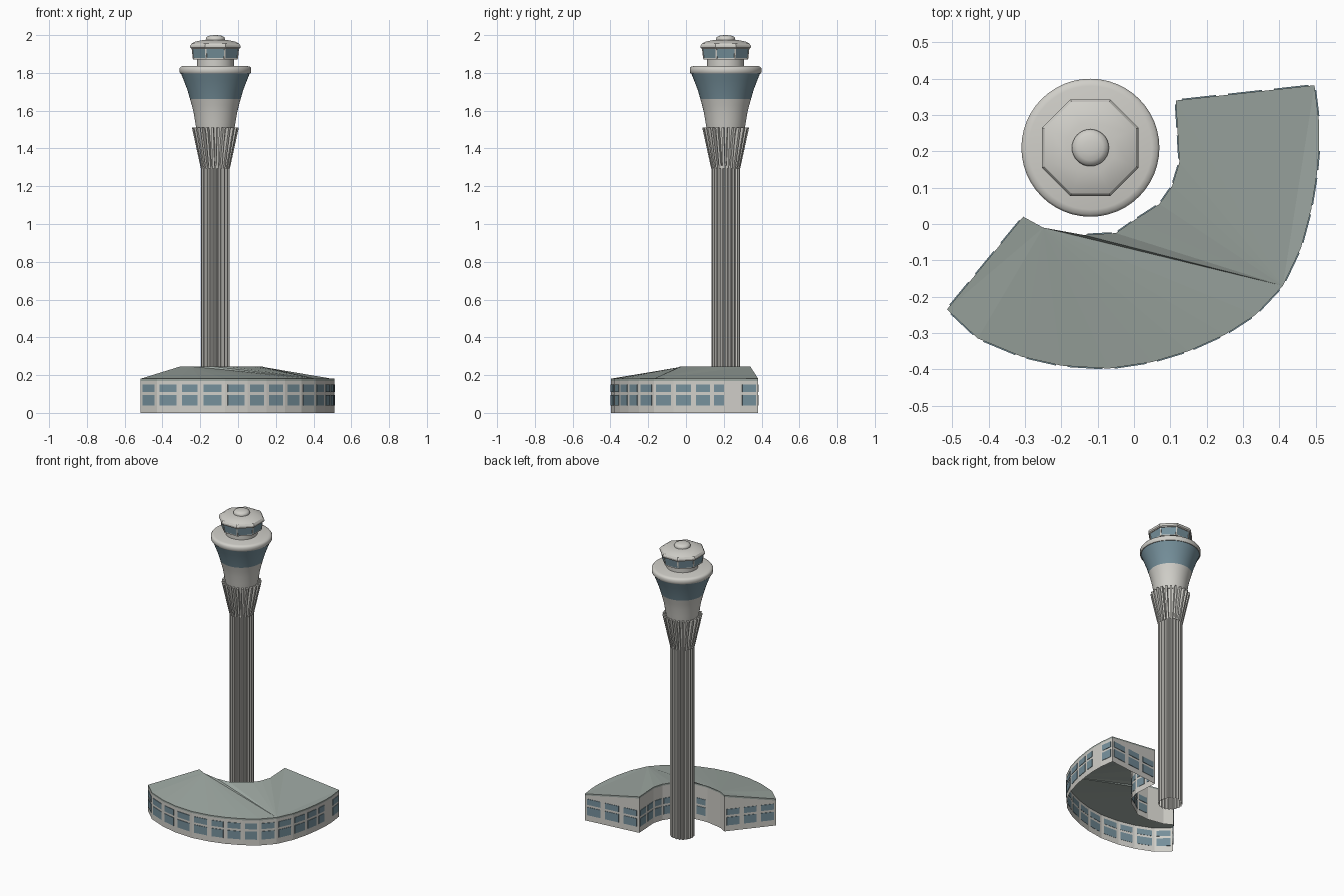
import bpy
import bmesh
from math import pi, cos, sin
from mathutils import Vector

if "Cube" in bpy.data.objects:
    bpy.data.objects.remove(bpy.data.objects["Cube"])


def material(name, rgb):
    m = bpy.data.materials.new(name)
    m.use_nodes = True
    m.diffuse_color = (*rgb, 1)
    m.node_tree.nodes["Principled BSDF"].inputs["Base Color"].default_value = (*rgb, 1)
    return m


CONCRETE = material("pale concrete", (0.63, 0.62, 0.58))
GLASS = material("blue grey glass", (0.18, 0.28, 0.33))
ROOF = material("green grey roof", (0.34, 0.39, 0.36))
TOWER = Vector((-0.12, 0.21, 0))


def finish(bm, name, mats, smooth=None):
    mesh = bpy.data.meshes.new(name)
    bm.to_mesh(mesh)
    bm.free()
    for m in mats:
        mesh.materials.append(m)
    ob = bpy.data.objects.new(name, mesh)
    bpy.context.collection.objects.link(ob)
    if smooth:
        bpy.ops.object.select_all(action='DESELECT')
        ob.select_set(True)
        bpy.context.view_layer.objects.active = ob
        bpy.ops.object.shade_smooth_by_angle(angle=smooth)
    return ob


def lathe(name, profile, sides=48, phase=0, flute=0, mats=(CONCRETE,), band=None, smooth=0.6):
    """Turn (radius, z) points, bottom to top, around the tower axis."""
    bm = bmesh.new()
    rings = []
    for r, z in profile:
        ring = []
        for i in range(sides):
            a = phase + 2 * pi * i / sides
            k = r * (1 - flute * (i % 4 > 1))
            ring.append(bm.verts.new(TOWER + Vector((k * cos(a), k * sin(a), z))))
        rings.append(ring)
    for lo, hi, p, q in zip(rings, rings[1:], profile, profile[1:]):
        for i in range(sides):
            j = (i + 1) % sides
            f = bm.faces.new((lo[i], lo[j], hi[j], hi[i]))
            if band and band[0] < (p[1] + q[1]) / 2 < band[1]:
                f.material_index = 1
    bmesh.ops.remove_doubles(bm, verts=bm.verts, dist=0.00001)
    return finish(bm, name, mats, smooth)


def add_box(bm, bottom, top):
    """Block between two matching quads."""
    v = [bm.verts.new(p) for p in (*bottom, *top)]
    for q in ((3, 2, 1, 0), (4, 5, 6, 7), (0, 1, 5, 4), (1, 2, 6, 5), (2, 3, 7, 6), (3, 0, 4, 7)):
        bm.faces.new([v[i] for i in q])


# Fluted tower shaft, open at the foot
lathe("tower_shaft", [(0.076, 0), (0.076, 1.31)], sides=80, flute=0.1, smooth=None)

# Flared collar with spreading fins
lathe("collar_core", [(0.066, 1.3), (0.078, 1.4), (0.1, 1.51)])
bm = bmesh.new()
FINS = 24
for i in range(FINS):
    a = 2 * pi * (i + 0.5) / FINS
    out, side = Vector((cos(a), sin(a), 0)), Vector((-sin(a), cos(a), 0))

    def section(r0, r1, w, z):
        return [TOWER + out * r + side * s + Vector((0, 0, z))
                for r, s in ((r0, -w), (r1, -w), (r1, w), (r0, w))]
    add_box(bm, section(0.06, 0.077, 0.006, 1.295), section(0.095, 0.124, 0.006, 1.51))
finish(bm, "collar_fins", [CONCRETE])

# Flaring cab with its glazed band and rim
lathe("control_cab", [(0, 1.5), (0.1, 1.5), (0.107, 1.54), (0.115, 1.59), (0.125, 1.63),
                      (0.134, 1.662), (0.148, 1.71), (0.167, 1.76), (0.183, 1.8)],
      mats=(CONCRETE, GLASS), band=(1.662, 1.8))
lathe("cab_rim", [(0.17, 1.798), (0.186, 1.798), (0.19, 1.804), (0.19, 1.824),
                  (0.184, 1.832), (0.17, 1.836), (0, 1.836)], smooth=0.9)
lathe("lookout_neck", [(0.098, 1.83), (0.098, 1.88)])

# Octagonal lookout
OCT = dict(sides=8, phase=pi / 8, smooth=None)
C = cos(pi / 8)
lathe("lookout_glass", [(0, 1.872), (0.117 / C, 1.872), (0.117 / C, 1.878),
                        (0.123 / C, 1.926), (0.123 / C, 1.932)],
      mats=(CONCRETE, GLASS), band=(1.878, 1.926), **OCT)
bm = bmesh.new()
for i in range(8):
    a = pi / 8 + i * pi / 4
    out, side = Vector((cos(a), sin(a), 0)), Vector((-sin(a), cos(a), 0))
    quads = []
    for r, z in ((0.118 / C, 1.876), (0.124 / C, 1.93)):
        quads.append([TOWER + out * (r + d) + side * s + Vector((0, 0, z))
                      for d, s in ((-0.008, -0.004), (0, -0.004), (0, 0.004), (-0.008, 0.004))])
    add_box(bm, *quads)
finish(bm, "lookout_mullions", [CONCRETE])
lathe("lookout_roof", [(0, 1.928), (0.128 / C, 1.928), (0.133 / C, 1.934), (0.133 / C, 1.944),
                       (0.126 / C, 1.955), (0.105 / C, 1.966), (0.07, 1.974), (0, 1.976)],
      sides=8, phase=pi / 8, smooth=0.5)
lathe("roof_dome", [(0.05, 1.97), (0.051, 1.98), (0.047, 1.99), (0.035, 1.996),
                    (0.018, 1.999), (0, 2.0)], sides=32, smooth=0.9)

# Curved base building: outer and inner wall lines, left end to right end
OUTER = [(-0.515, -0.235), (-0.43, -0.315), (-0.31, -0.365), (-0.2, -0.39), (-0.07, -0.398),
         (0.05, -0.38), (0.15, -0.35), (0.25, -0.305), (0.335, -0.25), (0.41, -0.17),
         (0.46, -0.065), (0.488, 0.04), (0.504, 0.14), (0.51, 0.21), (0.509, 0.285), (0.497, 0.382)]
INNER = [(-0.305, 0.02), (-0.25, -0.01), (-0.14, -0.03), (-0.05, -0.025), (0, 0.01),
         (0.07, 0.055), (0.105, 0.105), (0.125, 0.17), (0.115, 0.34)]
N, M = len(OUTER), len(INNER)
LOOP = OUTER + INNER[::-1]
HEIGHTS = [0.17] * N + [0.235] * M


def layer(bm, heights):
    return [bm.verts.new((x, y, z)) for (x, y), z in zip(LOOP, heights)]


def skirt(bm, lo, hi):
    for i in range(len(lo)):
        j = (i + 1) % len(lo)
        bm.faces.new((lo[i], lo[j], hi[j], hi[i]))


bm = bmesh.new()
skirt(bm, layer(bm, [0] * len(LOOP)), layer(bm, HEIGHTS))
finish(bm, "building_walls", [CONCRETE])

# Folded roof: fans meeting along a diagonal crease
bm = bmesh.new()
low = layer(bm, HEIGHTS)
top = layer(bm, [h + 0.011 for h in HEIGHTS])
skirt(bm, low, top)
K = 9


def inner(j):
    return N + M - 1 - j


tris = [(0, inner(1), inner(0)), (K, N - 1, inner(M - 1))]
tris += [(k, k + 1, inner(1)) for k in range(K)]
tris += [(K, inner(j + 1), inner(j)) for j in range(1, M - 1)]
tris += [(N - 1, k, k + 1) for k in range(K, N - 2)]
for t in tris:
    bm.faces.new([top[i] for i in t])
    bm.faces.new([low[i] for i in reversed(t)])
finish(bm, "building_roof", [ROOF])

# Two rows of window plates on the walls
bm = bmesh.new()


def windows(i, count=1, margin=0.13):
    a, b = Vector((*LOOP[i], 0)), Vector((*LOOP[(i + 1) % len(LOOP)], 0))
    d = b - a
    n = Vector((d.y, -d.x, 0)).normalized() * 0.003
    for c in range(count):
        p, q = a + d * (c + margin) / count, a + d * (c + 1 - margin) / count
        for z0, z1 in ((0.04, 0.095), (0.111, 0.15)):
            quads = [[v + Vector((0, 0, z)) for v in (p + n, q + n, q - n * 0.5, p - n * 0.5)]
                     for z in (z0, z1)]
            add_box(bm, *quads)


for i in range(N - 1):
    if i != N - 3:
        windows(i)
windows(N - 1, 3)
windows(len(LOOP) - 1, 3)
windows(N, 2)
for i in range(N + 1, N + M - 3):
    windows(i)
finish(bm, "building_windows", [GLASS])
